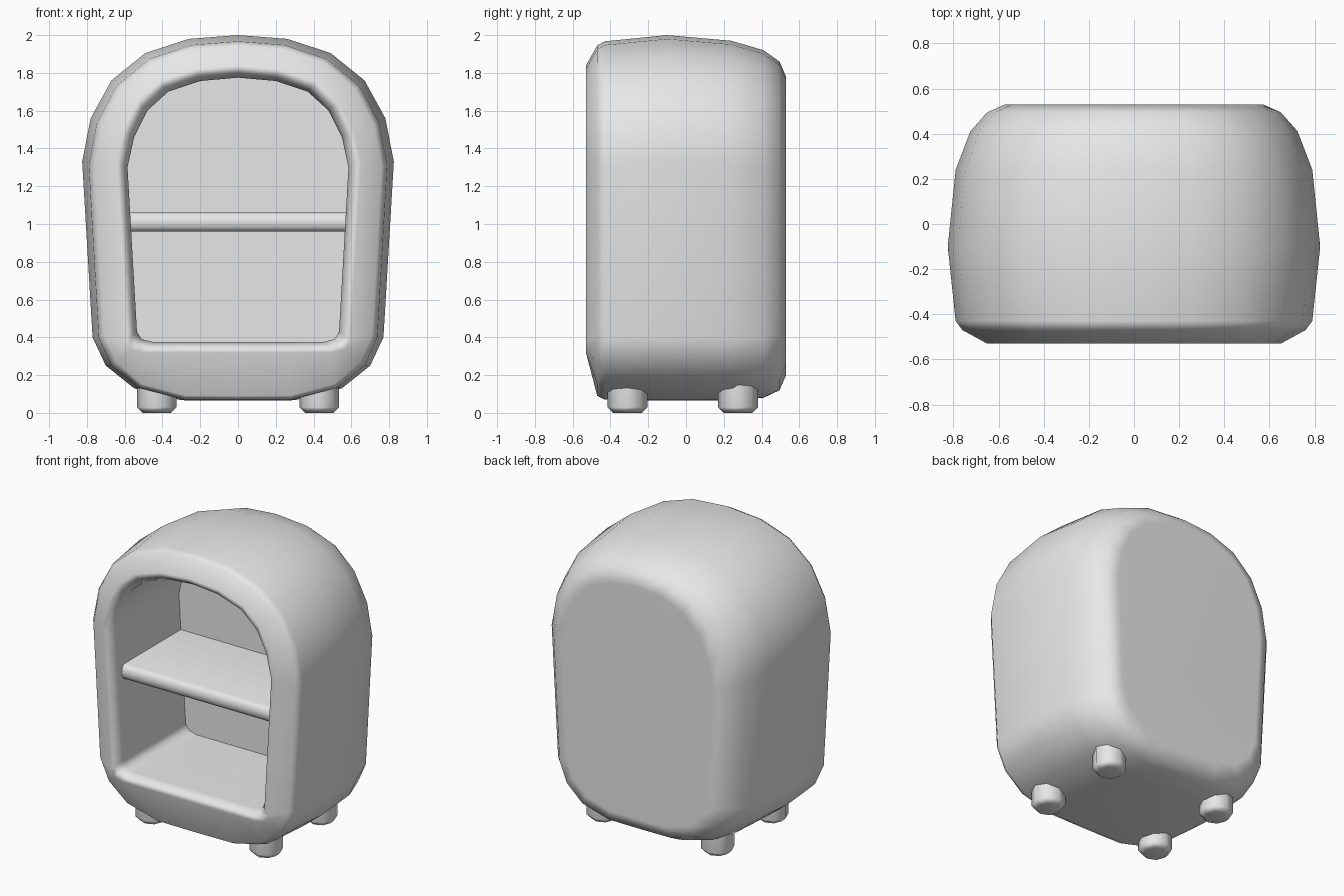
import bpy, bmesh, math

if "Cube" in bpy.data.objects:
    bpy.data.objects.remove(bpy.data.objects["Cube"], do_unlink=True)

grey = bpy.data.materials.new("plain grey")
grey.use_nodes = True
grey.diffuse_color = (0.8, 0.8, 0.8, 1)
grey.node_tree.nodes["Principled BSDF"].inputs["Base Color"].default_value = (0.8, 0.8, 0.8, 1)


def finish(bm, name, angle, weighted=False):
    bmesh.ops.recalc_face_normals(bm, faces=bm.faces)
    mesh = bpy.data.meshes.new(name)
    bm.to_mesh(mesh)
    bm.free()
    mesh.materials.append(grey)
    obj = bpy.data.objects.new(name, mesh)
    bpy.context.collection.objects.link(obj)
    bpy.ops.object.select_all(action="DESELECT")
    obj.select_set(True)
    bpy.context.view_layer.objects.active = obj
    bpy.ops.object.shade_smooth_by_angle(angle=math.radians(angle))
    if weighted:
        mod = obj.modifiers.new("face weighted shading", "WEIGHTED_NORMAL")
        mod.keep_sharp = True
    return obj


def ring(bm, half, y, width, top, bottom):
    """Mirror a half outline and fit it to the given half width and height."""
    full = half + [(-x, z) for x, z in half[-2:0:-1]]
    w = max(x for x, z in half)
    hi, lo = half[0][1], half[-1][1]
    return [bm.verts.new((x / w * width, y, bottom + (z - lo) / (hi - lo) * (top - bottom)))
            for x, z in full]


# Arched half outlines, from top centre to bottom centre
shell = [(0, 2), (.26, 1.98), (.49, 1.905), (.67, 1.76), (.78, 1.56), (.825, 1.33),
         (.77, .4), (.7, .25), (.55, .13), (.3, .067), (0, .065)]
opening = [(0, 1.775), (.2, 1.757), (.37, 1.7), (.48, 1.6), (.55, 1.46), (.585, 1.3),
           (.535, .43), (.51, .39), (.45, .375), (.25, .375), (0, .375)]

# Cabinet body: lofted from the back panel, round the front rim, into the recess
sections = [
    (shell, .53, .57, 1.78, .2), (shell, .495, .65, 1.86, .12),
    (shell, .41, .725, 1.92, .08), (shell, .24, .79, 1.97, .067),
    (shell, -.1, .825, 2, .065), (shell, -.43, .79, 1.967, .07),
    (shell, -.47, .76, 1.945, .09),
    (opening, -.53, .65, 1.84, .32), (opening, -.52, .615, 1.805, .35),
    (opening, -.47, .585, 1.775, .375), (opening, .2, .585, 1.775, .375)]
bm = bmesh.new()
loops = [ring(bm, *s) for s in sections]
for a, b in zip(loops, loops[1:]):
    n = len(a)
    for i in range(n):
        j = (i + 1) % n
        bm.faces.new((a[i], a[j], b[j], b[i]))
bm.faces.new(loops[0])
bm.faces.new(loops[-1])
finish(bm, "cabinet_body", 60, True)

# Shelf with a rounded front edge
bm = bmesh.new()
r, front, z = .05, -.44, 1.01
profile = [(.21, z + r)]
for k in range(7):
    t = math.pi * (.5 + k / 6)
    profile.append((front + r * .7 + r * .7 * math.cos(t), z + r * math.sin(t)))
profile.append((.21, z - r))
face = bm.faces.new([bm.verts.new((-.575, y, h)) for y, h in profile])
moved = bmesh.ops.extrude_face_region(bm, geom=[face])["geom"]
bmesh.ops.translate(bm, vec=(1.15, 0, 0),
                    verts=[v for v in moved if isinstance(v, bmesh.types.BMVert)])
finish(bm, "shelf", 40)

# Four stubby feet with chamfered bottoms
for side, x in (("left", .43), ("right", -.43)):
    for end, y in (("front", -.31), ("back", .275)):
        bm = bmesh.new()
        levels = []
        for h, rad in ((0, .075), (.03, .105), (.2, .105)):
            levels.append([bm.verts.new((x + rad * math.cos(k * math.pi / 4),
                                         y + rad * math.sin(k * math.pi / 4), h))
                           for k in range(8)])
        for a, b in zip(levels, levels[1:]):
            for k in range(8):
                m = (k + 1) % 8
                bm.faces.new((a[k], a[m], b[m], b[k]))
        bm.faces.new(levels[0])
        bm.faces.new(levels[-1])
        finish(bm, f"{end}_{side}_foot", 60, True)
